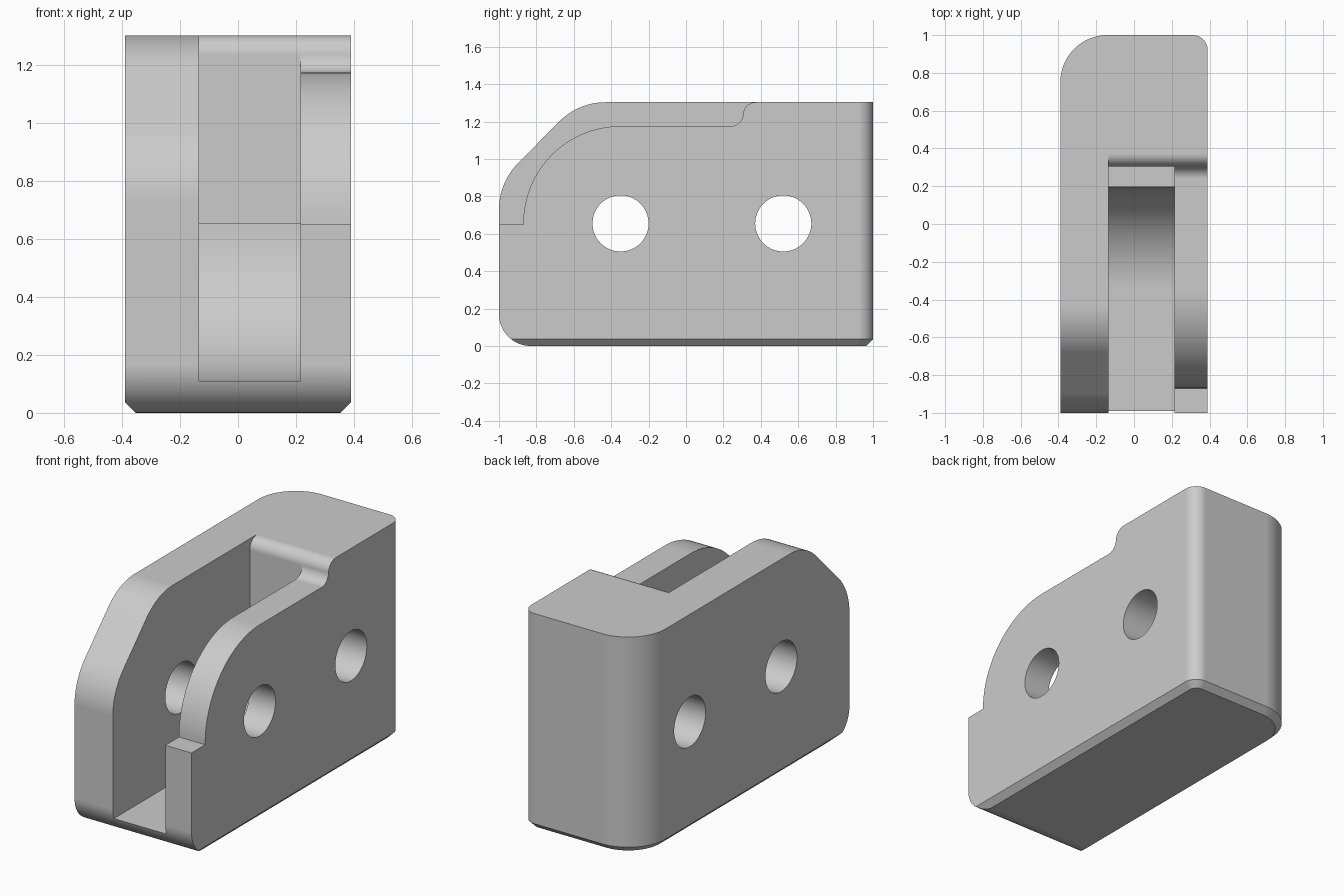
import bpy, bmesh
from math import sin, cos, radians

cube = bpy.data.objects.get("Cube")
if cube:
    bpy.data.objects.remove(cube, do_unlink=True)

HALF_W, TOP, AXLE_Z = 0.39, 1.303, 0.655
AXLE_Y, BOLT_Y, HOLE_R = -0.35, 0.52, 0.15
SLOT_L, SLOT_R, WALL_Y = -0.135, 0.215, 0.305

grey = bpy.data.materials.new("plain grey")
grey.use_nodes = True
colour = (0.6, 0.6, 0.6, 1)
grey.diffuse_color = colour
grey.node_tree.nodes["Principled BSDF"].inputs["Base Color"].default_value = colour


def arc(cx, cy, r, start, end, steps=20):
    angles = [radians(start + (end - start) * i / steps) for i in range(steps + 1)]
    return [(cx + r * cos(a), cy + r * sin(a)) for a in angles]


def loft(name, rings):
    """Solid skinned through matching closed rings of 3D points."""
    bm = bmesh.new()
    loops = [[bm.verts.new(p) for p in ring] for ring in rings]
    n = len(loops[0])
    for a, b in zip(loops, loops[1:]):
        for i in range(n):
            j = (i + 1) % n
            bm.faces.new((a[i], a[j], b[j], b[i]))
    bm.faces.new(loops[0][::-1])
    bm.faces.new(loops[-1])
    bmesh.ops.recalc_face_normals(bm, faces=bm.faces)
    mesh = bpy.data.meshes.new(name)
    bm.to_mesh(mesh)
    bm.free()
    mesh.materials.append(grey)
    obj = bpy.data.objects.new(name, mesh)
    bpy.context.collection.objects.link(obj)
    return obj


def side_prism(name, profile, x0, x1):
    return loft(name, [[(x, y, z) for y, z in profile] for x in (x0, x1)])


def plan(inset):
    """Top outline: large rounded back right corner, small back left one."""
    w, back = HALF_W - inset, 1 - inset
    big, small = 0.25 - inset, 0.08 - inset
    return ([(-w, -1.2), (w, -1.2)]
            + arc(w - small, back - small, small, 0, 90)
            + arc(-w + big, back - big, big, 90, 180))


# Body block with chamfered bottom edge
body = loft("housing_body", [
    [(x, y, z) for x, y in plan(inset)]
    for inset, z in ((0.036, 0), (0, 0.036), (0, 1.5))])

# Side silhouette: rounded bottom front, sloped and blended top front
silhouette = side_prism("silhouette_cutter",
    arc(-0.83, 0.17, 0.17, 270, 180)
    + arc(-0.65, 0.73, 0.35, 180, 135)
    + arc(-0.43, TOP - 0.35, 0.35, 135, 90)
    + [(1.2, TOP), (1.2, 0)], -0.6, 0.6)

# Lower outline of the left plate, with its S-shaped step at the back
low_plate = side_prism("low_plate_cutter",
    [(-1.2, 0.65), (-0.87, 0.65)]
    + arc(AXLE_Y, AXLE_Z, 0.52, 180, 90, 32)
    + arc(WALL_Y - 0.065, 1.24, 0.065, 270, 360, 12)
    + arc(WALL_Y + 0.068, TOP - 0.068, 0.068, 180, 90, 12)
    + [(WALL_Y + 0.068, 1.5), (-1.2, 1.5)], SLOT_L, 0.6)

# Wheel slot with curved floor around the axle and a rear ledge
slot = side_prism("slot_cutter",
    [(-1.2, 0.11)]
    + arc(AXLE_Y, AXLE_Z, AXLE_Z - 0.11, 270, 360, 32)
    + [(WALL_Y, AXLE_Z), (WALL_Y, 1.24), (WALL_Y - 0.1, 1.5), (-1.2, 1.5)],
    SLOT_L, SLOT_R)

cuts = [(silhouette, 'INTERSECT'), (low_plate, 'DIFFERENCE'), (slot, 'DIFFERENCE')]

# Axle hole and bolt hole
for name, y in (("axle_hole_cutter", AXLE_Y), ("bolt_hole_cutter", BOLT_Y)):
    ring = arc(y, AXLE_Z, HOLE_R, 0, 360, 64)[:-1]
    cuts.append((side_prism(name, ring, -0.6, 0.6), 'DIFFERENCE'))

bpy.ops.object.select_all(action='DESELECT')
body.select_set(True)
bpy.context.view_layer.objects.active = body
for cutter, operation in cuts:
    mod = body.modifiers.new(cutter.name, 'BOOLEAN')
    mod.operation = operation
    mod.solver = 'EXACT'
    mod.object = cutter
    bpy.ops.object.modifier_apply(modifier=mod.name)
    bpy.data.objects.remove(cutter, do_unlink=True)

bpy.ops.object.shade_smooth_by_angle(angle=radians(30))
normals = body.modifiers.new("even_normals", 'WEIGHTED_NORMAL')
normals.keep_sharp = True
